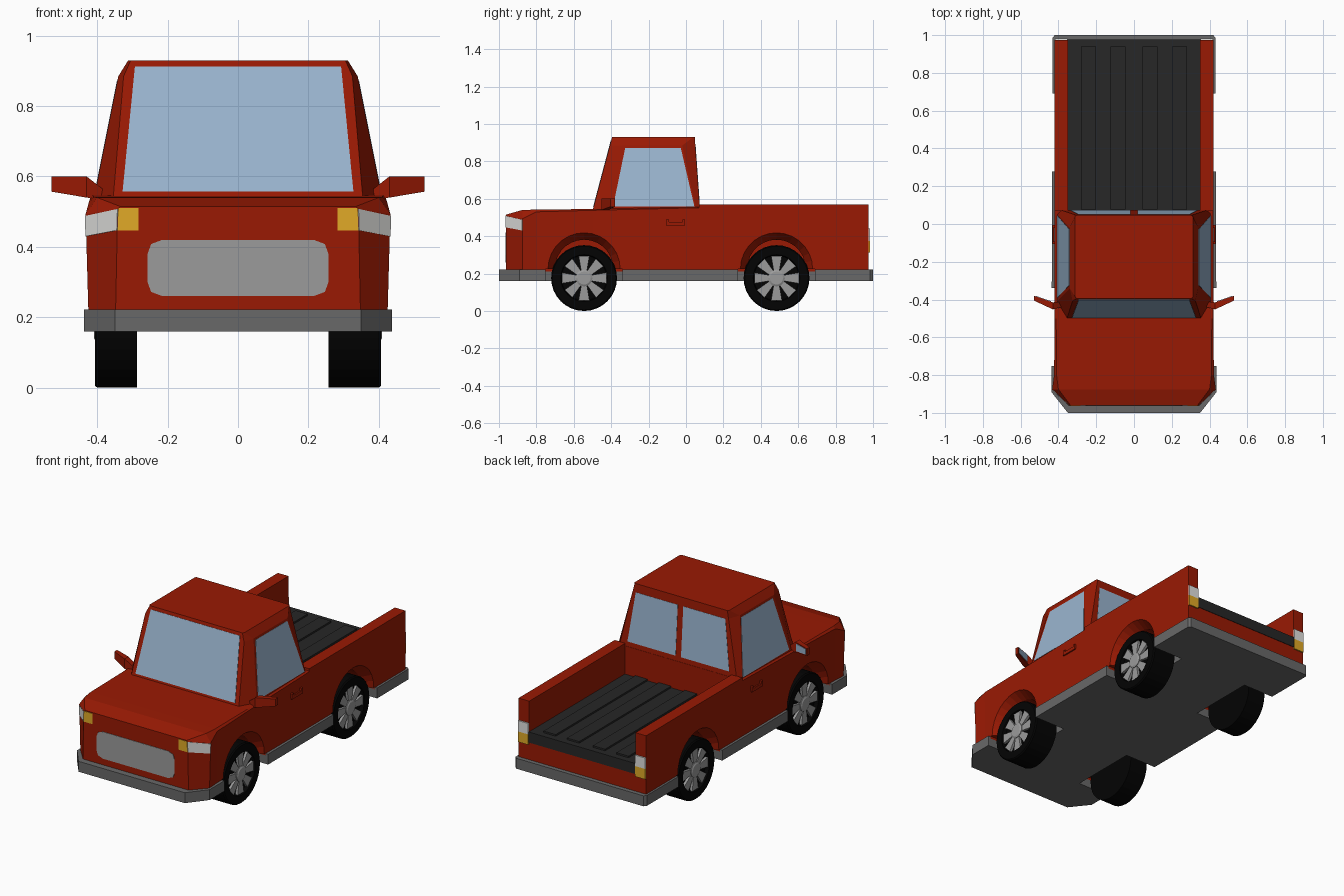
import bpy, bmesh, math
from mathutils import Vector

if "Cube" in bpy.data.objects:
    bpy.data.objects.remove(bpy.data.objects["Cube"])


def mat(name, r, g, b):
    m = bpy.data.materials.new(name)
    m.diffuse_color = (r, g, b, 1)
    m.use_nodes = True
    m.node_tree.nodes["Principled BSDF"].inputs["Base Color"].default_value = m.diffuse_color
    return m


RED = mat("red paint", 0.32, 0.010, 0.001)
GLASS = mat("window blue", 0.32, 0.46, 0.62)
TRIM = mat("trim grey", 0.14, 0.14, 0.14)
DARK = mat("bed dark grey", 0.02, 0.02, 0.02)
TYRE = mat("tyre black", 0.001, 0.001, 0.001)
SILVER = mat("silver grey", 0.33, 0.33, 0.33)
WHITE = mat("lamp white", 0.75, 0.75, 0.73)
AMBER = mat("lamp amber", 0.75, 0.40, 0.02)


def finish(name, bm, material):
    bmesh.ops.recalc_face_normals(bm, faces=bm.faces)
    me = bpy.data.meshes.new(name)
    bm.to_mesh(me)
    bm.free()
    ob = bpy.data.objects.new(name, me)
    bpy.context.collection.objects.link(ob)
    me.materials.append(material)
    return ob


def add_loft(bm, rings):
    vs = [[bm.verts.new(p) for p in r] for r in rings]
    n = len(vs[0])
    for a, b in zip(vs, vs[1:]):
        for i in range(n):
            j = (i + 1) % n
            bm.faces.new((a[i], a[j], b[j], b[i]))
    bm.faces.new(vs[0])
    bm.faces.new(vs[-1])


def loft(name, rings, material):
    bm = bmesh.new()
    add_loft(bm, rings)
    return finish(name, bm, material)


def box(name, x, y, z, material):
    return loft(name, [[(x[0], y[0], h), (x[1], y[0], h), (x[1], y[1], h), (x[0], y[1], h)]
                       for h in z], material)


def plate(name, pts, material, t=0.0025):
    # thin plate centred on the surface it decorates
    p = [Vector(q) for q in pts]
    n = (p[1] - p[0]).cross(p[2] - p[0]).normalized() * t
    return loft(name, [[q - n for q in p], [q + n for q in p]], material)


def both(half):
    # mirror a half outline (x, ...) into a closed outline
    return half + [(-q[0], *q[1:]) for q in reversed(half)]


# wheel well cutters: flared arch above, wide straight slot below
AXLES = {"front": -0.545, "rear": 0.484}
cutters = []
for s in (-1, 1):
    for cy in AXLES.values():
        rings = []
        for x, r in ((0.46, 0.203), (0.42, 0.193), (0.36, 0.156), (0.23, 0.156)):
            arc = [(cy + r * math.cos(math.pi * i / 14), 0.225 + r * math.sin(math.pi * i / 14))
                   for i in range(15)]
            arc += [(cy - 0.206, 0.225), (cy - 0.206, 0.1), (cy + 0.206, 0.1), (cy + 0.206, 0.225)]
            rings.append([(s * x, y, z) for y, z in arc])
        c = loft("wheel_well_cutter", rings, RED)
        c.hide_render = True
        cutters.append(c)


def cut_wells(ob):
    bpy.context.view_layer.objects.active = ob
    for c in cutters:
        m = ob.modifiers.new("well", 'BOOLEAN')
        m.operation = 'DIFFERENCE'
        m.solver = 'EXACT'
        m.object = c
        bpy.ops.object.modifier_apply(modifier=m.name)


# front body: y, bottom half width, shoulder (x, z), top (x, z)
stations = [(-0.962, 0.348, 0.342, 0.507, 0.335, 0.515),
            (-0.875, 0.425, 0.433, 0.493, 0.40, 0.54),
            (-0.80, 0.42, 0.423, 0.53, 0.41, 0.542),
            (-0.5, 0.42, 0.42, 0.538, 0.412, 0.545),
            (0.075, 0.42, 0.42, 0.552, 0.412, 0.556)]
cut_wells(loft("front_body", [[(x, y, z) for x, z in both([(b, 0.21), (sx, sz), (tx, tz)])]
                              for y, b, sx, sz, tx, tz in stations], RED))

# cargo bed with open back
u = both([(0.42, 0.21), (0.42, 0.57), (0.35, 0.57), (0.35, 0.384)])
cut_wells(loft("cargo_bed", [[(x, y, z) for x, z in u] for y in (0.07, 0.975)], RED))
box("bed_floor", (-0.351, 0.351), (0.07, 0.978), (0.3825, 0.388), DARK)
box("bed_floor_edge", (-0.351, 0.351), (0.97, 0.978), (0.325, 0.388), DARK)
for s in (-1, 1):
    for a, b in ((0.045, 0.125), (0.2, 0.28)):
        box("bed_rib", sorted((s * a, s * b)), (0.076, 0.94), (0.38, 0.398), DARK)

# bumper skirt with flat underside
plan = both([(0.35, -1.0), (0.437, -0.89), (0.432, 0.985), (0.42, 1.0)])
cut_wells(loft("bumper_skirt", [[(x, y, z) for x, y in plan] for z in (0.16, 0.222)], TRIM))

# cab
cab = [(0.535, [(0.355, -0.50), (0.41, -0.41), (0.41, 0.055), (0.39, 0.075)]),
       (0.885, [(0.325, -0.407), (0.34, -0.34), (0.34, -0.02), (0.315, 0.05)]),
       (0.93, [(0.305, -0.395), (0.312, -0.385), (0.312, 0.04), (0.305, 0.047)])]
loft("cab", [[(x, y, z) for x, y in both(h)] for z, h in cab], RED)


# windows, laid on the sloping cab walls
def front_pt(x, z):
    return (x, -0.50 + 0.093 * (z - 0.535) / 0.35, z)


def rear_pt(x, z):
    return (x, 0.075 - 0.025 * (z - 0.535) / 0.35, z)


def side_pt(s, y, z):
    return (s * (0.41 - 0.07 * (z - 0.535) / 0.35), y, z)


plate("windshield", [front_pt(-0.328, 0.557), front_pt(0.328, 0.557),
                     front_pt(0.293, 0.912), front_pt(-0.293, 0.912)], GLASS)
for s in (-1, 1):
    plate("side_window", [side_pt(s, y, z) for y, z in
                          ((-0.39, 0.558), (0.045, 0.558), (-0.028, 0.872), (-0.325, 0.872))],
          GLASS, 0.0015)
    plate("rear_window", [rear_pt(s * x, z) for x, z in
                          ((0.018, 0.585), (0.335, 0.585), (0.295, 0.88), (0.018, 0.88))],
          GLASS, 0.0015)

# grille with rounded corners
quarter = [(0.215, 0.26), (0.247, 0.272), (0.257, 0.30),
           (0.257, 0.38), (0.247, 0.408), (0.215, 0.42)]
plate("grille", [(x, -0.962, z) for x, z in both(quarter)], SILVER)

for s in (-1, 1):
    # front lamps
    plate("turn_signal", [(s * 0.283, -0.962, 0.447), (s * 0.342, -0.962, 0.447),
                          (s * 0.340, -0.962, 0.51), (s * 0.283, -0.962, 0.51)], AMBER)
    plate("headlight", [(s * 0.343, -0.962, 0.447), (s * 0.432, -0.875, 0.43),
                        (s * 0.433, -0.875, 0.488), (s * 0.341, -0.962, 0.508)], WHITE)
    # tail lamps
    for name, z, m in (("tail_lamp_upper", (0.375, 0.44), WHITE),
                       ("tail_lamp_lower", (0.313, 0.375), AMBER)):
        box(name, sorted((s * 0.352, s * 0.419)), (0.965, 0.983), z, m)
    # door handle
    box("door_handle", sorted((s * 0.424, s * 0.432)), (-0.107, -0.005), (0.457, 0.477), RED)
    for y in (-0.107, -0.02):
        box("handle_post", sorted((s * 0.41, s * 0.432)), (y, y + 0.015), (0.465, 0.49), RED)
    # mirror: x, y range, z range
    sec = [(0.385, -0.44, -0.41, 0.535, 0.565), (0.43, -0.452, -0.415, 0.54, 0.60),
           (0.53, -0.405, -0.38, 0.557, 0.60)]
    loft("side_mirror", [[(s * x, a, c), (s * x, b, c), (s * x, b, d), (s * x, a, d)]
                         for x, a, b, c, d in sec], RED)
    plate("mirror_glass", [(s * 0.44, -0.4115, 0.55), (s * 0.522, -0.383, 0.562),
                           (s * 0.522, -0.383, 0.595), (s * 0.44, -0.4115, 0.594)], GLASS, 0.003)

    # wheels
    for place, cy in AXLES.items():
        def ring(r, x, n=32):
            return [(s * x, cy + r * math.cos(2 * math.pi * i / n),
                     0.176 + r * math.sin(2 * math.pi * i / n)) for i in range(n)]

        inner = 0.257 if s > 0 else 0.287
        loft(place + "_tyre", [ring(0.176, inner), ring(0.176, 0.40), ring(0.17, 0.407),
                               ring(0.125, 0.407), ring(0.12, 0.385)], TYRE)
        bm = bmesh.new()
        add_loft(bm, [ring(0.045, 0.38, 16), ring(0.045, 0.404, 16), ring(0.035, 0.409, 16)])
        for k in range(8):
            a = k * math.pi / 4
            ca, sa = math.cos(a), math.sin(a)
            wedge = [(0.03, -0.014), (0.119, -0.029), (0.119, 0.029), (0.03, 0.014)]
            add_loft(bm, [[(s * x, cy + r * ca - w * sa, 0.176 + r * sa + w * ca)
                           for r, w in wedge] for x in (0.38, 0.40)])
        finish(place + "_wheel_spokes", bm, SILVER)

for c in cutters:
    bpy.data.objects.remove(c)
